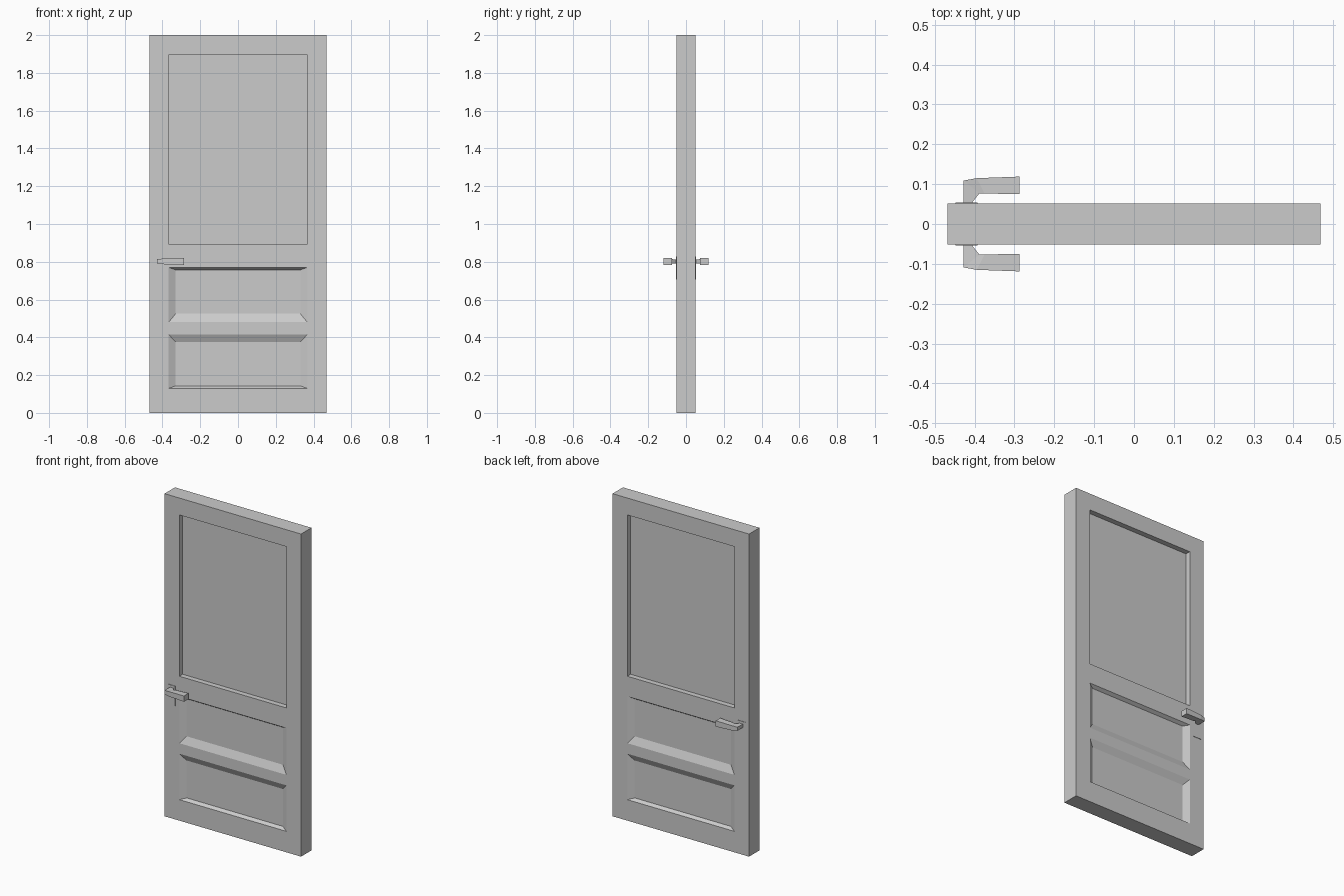
import bpy
import bmesh

if "Cube" in bpy.data.objects:
    bpy.data.objects.remove(bpy.data.objects["Cube"])

W, T, H = 0.468, 0.051, 2.0     # half width, half thickness, height
PX = 0.367                      # half width of the panels
XS = [-W, -PX, PX, W]
ZS = [0, 0.13, 0.415, 0.48, 0.77, 0.895, 1.895, H]
WINDOW_ROW = 5
# raised-panel rows: inner bottom and inner top height
PANELS = {1: (0.143, 0.375), 3: (0.525, 0.757)}
PANEL_X, PANEL_DEPTH = 0.330, 0.02


def finish(bm, name):
    bmesh.ops.remove_doubles(bm, verts=bm.verts, dist=1e-5)
    bmesh.ops.recalc_face_normals(bm, faces=bm.faces)
    mesh = bpy.data.meshes.new(name)
    bm.to_mesh(mesh)
    bm.free()
    obj = bpy.data.objects.new(name, mesh)
    bpy.context.collection.objects.link(obj)
    return obj


def face(bm, pts):
    return bm.faces.new([bm.verts.new(p) for p in pts])


def rect(x0, x1, z0, z1, y):
    return [(x0, y, z0), (x1, y, z0), (x1, y, z1), (x0, y, z1)]


def bridge(bm, a, b):
    for i in range(len(a)):
        j = (i + 1) % len(a)
        face(bm, [a[i], a[j], b[j], b[i]])


def box(name, x, y, z):
    bm = bmesh.new()
    a, b = rect(*x, *z, y[0]), rect(*x, *z, y[1])
    face(bm, a)
    face(bm, b)
    bridge(bm, a, b)
    return finish(bm, name)


# Door leaf: both faces with sunken bevelled panels and a window opening
bm = bmesh.new()
for s in (-1, 1):
    for c in range(3):
        for r in range(len(ZS) - 1):
            outer = rect(XS[c], XS[c + 1], ZS[r], ZS[r + 1], s * T)
            if c == 1 and r in PANELS:
                inner = rect(-PANEL_X, PANEL_X, *PANELS[r], s * (T - PANEL_DEPTH))
                bridge(bm, outer, inner)
                face(bm, inner)
            elif c == 1 and r == WINDOW_ROW:
                bridge(bm, outer, rect(-PX, PX, ZS[r], ZS[r + 1], 0))
            else:
                face(bm, outer)
# Outer edges of the leaf, split to match the face grid
rim = ([(x, 0) for x in XS] + [(W, z) for z in ZS[1:]]
       + [(x, H) for x in XS[-2::-1]] + [(-W, z) for z in ZS[-2:0:-1]])
bridge(bm, [(x, -T, z) for x, z in rim], [(x, T, z) for x, z in rim])
finish(bm, "door_leaf")

# Window pane
box("window_pane", (-PX, PX), (-0.018, 0.018), (0.895, 1.895))

# Lever handle sections: outer (x, y), inner (x, y), half height
LEVER = [((-0.428, 0.052), (-0.408, 0.052), 0.010),
         ((-0.428, 0.109), (-0.388, 0.077), 0.012),
         ((-0.395, 0.115), (-0.375, 0.0765), 0.015),
         ((-0.287, 0.119), (-0.287, 0.075), 0.018)]
LEVER_Z = 0.802

for s, side in ((-1, "front"), (1, "back")):
    # Lock plate
    box(side + "_lock_plate", (-0.448, -0.393),
        sorted((s * (T - 0.005), s * (T + 0.003))), (0.705, 0.827))
    # Lever
    bm = bmesh.new()
    rings = [[(o[0], s * o[1], LEVER_Z - h), (i[0], s * i[1], LEVER_Z - h),
              (i[0], s * i[1], LEVER_Z + h), (o[0], s * o[1], LEVER_Z + h)]
             for o, i, h in LEVER]
    for a, b in zip(rings, rings[1:]):
        bridge(bm, a, b)
    face(bm, rings[0])
    face(bm, rings[-1])
    finish(bm, side + "_lever")
